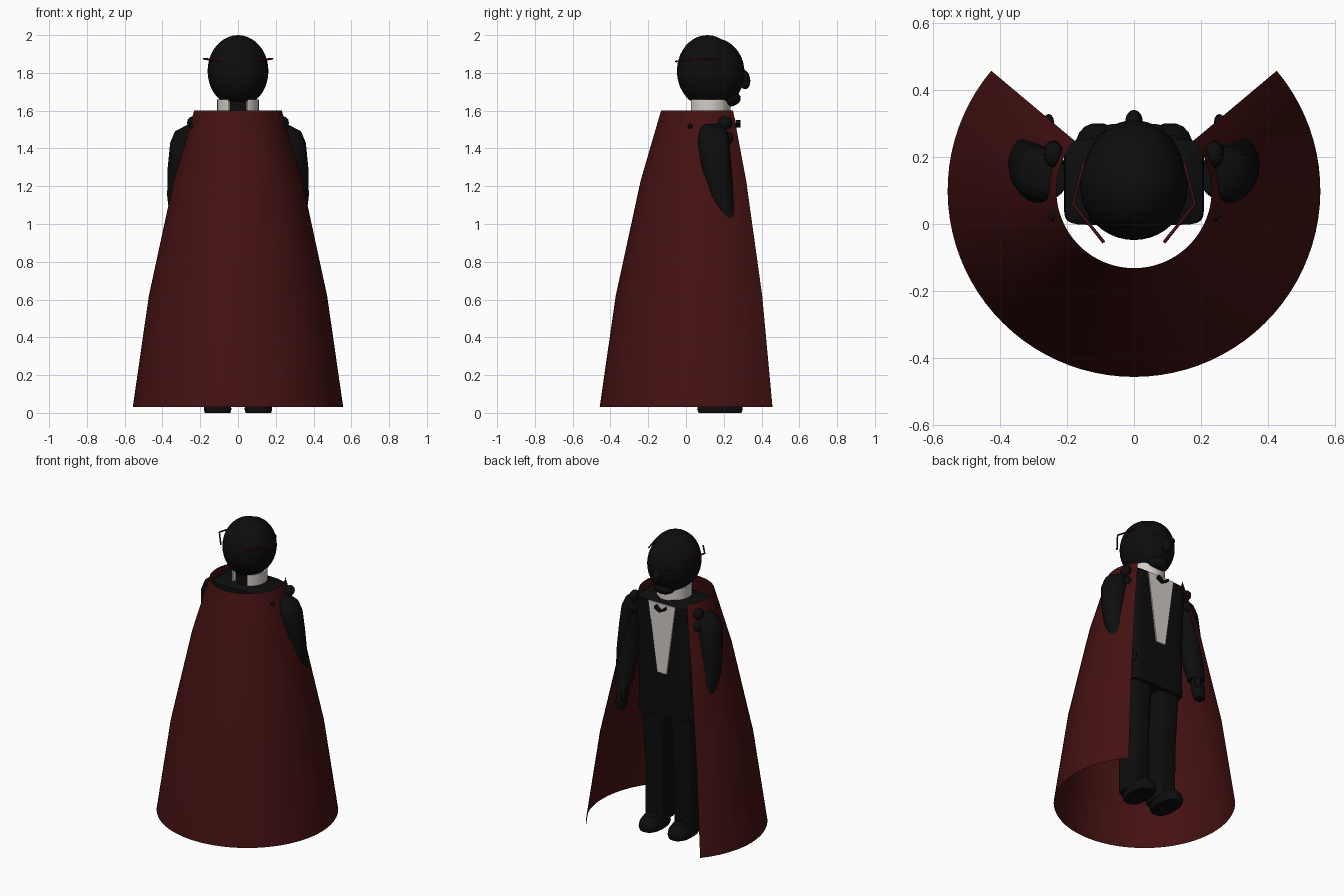
import bpy, bmesh, math
from mathutils import Vector, Matrix

cube = bpy.data.objects.get("Cube")
if cube:
    bpy.data.objects.remove(cube, do_unlink=True)


def material(name, rgb):
    m = bpy.data.materials.new(name)
    m.use_nodes = True
    m.diffuse_color = (*rgb, 1)
    bsdf = m.node_tree.nodes["Principled BSDF"]
    bsdf.inputs["Base Color"].default_value = (*rgb, 1)
    return m


BLACK = material("suit black", (0.004, 0.004, 0.004))
RED = material("cape dark red", (0.058, 0.0055, 0.006))
WHITE = material("shirt white", (0.65, 0.61, 0.57))


def finish(bm, name, mat, smooth=True, fix=True):
    if fix:
        bmesh.ops.recalc_face_normals(bm, faces=bm.faces[:])
    me = bpy.data.meshes.new(name)
    bm.to_mesh(me)
    bm.free()
    ob = bpy.data.objects.new(name, me)
    bpy.context.collection.objects.link(ob)
    me.materials.append(mat)
    if smooth:
        bpy.ops.object.select_all(action="DESELECT")
        ob.select_set(True)
        bpy.context.view_layer.objects.active = ob
        bpy.ops.object.shade_smooth_by_angle(angle=math.radians(40))
    return ob


def ball(name, centre, radii, mat=BLACK, segs=24, tilt=0):
    bm = bmesh.new()
    m = Matrix.Translation(centre) @ Matrix.Rotation(tilt, 4, "X") @ Matrix.Diagonal((*radii, 1))
    bmesh.ops.create_uvsphere(bm, u_segments=segs, v_segments=segs // 2, radius=1, matrix=m)
    return finish(bm, name, mat)


def loft(name, rings, mat=BLACK, cap=True, closed=True):
    """Skin a list of equally long point rings."""
    bm = bmesh.new()
    rows = [[bm.verts.new(p) for p in ring] for ring in rings]
    n = len(rows[0])
    for a, b in zip(rows, rows[1:]):
        for i in range(n if closed else n - 1):
            j = (i + 1) % n
            bm.faces.new((a[i], a[j], b[j], b[i]))
    if cap:
        bm.faces.new(rows[0][::-1])
        bm.faces.new(rows[-1])
    return finish(bm, name, mat, fix=cap)


def arc(r, z, start, end, steps, cy):
    angles = [math.radians(start + (end - start) * i / steps) for i in range(steps + 1)]
    return [(r * math.cos(a), cy + r * math.sin(a), z) for a in angles]


def oval(c, rx, ry, n=16, power=1.0):
    """Horizontal ring; a power under 1 makes it squarer."""
    pts = []
    for i in range(n):
        a = 2 * math.pi * (i + 0.5) / n
        x, y = math.cos(a), math.sin(a)
        pts.append((c[0] + rx * math.copysign(abs(x) ** power, x),
                    c[1] + ry * math.copysign(abs(y) ** power, y), c[2]))
    return pts


def prism(name, outline, y, depth, mat):
    """Extrude an x-z outline along y."""
    bm = bmesh.new()
    f = bm.faces.new([bm.verts.new((x, y, z)) for x, z in outline])
    new = bmesh.ops.extrude_face_region(bm, geom=[f])["geom"]
    bmesh.ops.translate(bm, vec=(0, depth, 0), verts=[v for v in new if isinstance(v, bmesh.types.BMVert)])
    return finish(bm, name, mat, smooth=False)


# Cape, open at the face side
cape_profile = [(0.557, 0.03), (0.472, 0.62), (0.34, 1.23), (0.232, 1.6)]
loft("cape", [arc(r, z, 140, 400, 64, 0.1) for r, z in cape_profile], RED, cap=False, closed=False)

# Jacket, shirt front, neck and collar
torso = [(0.79, 0.2, 0.118), (0.82, 0.2, 0.122), (1.15, 0.195, 0.125),
         (1.5, 0.21, 0.128), (1.56, 0.205, 0.128), (1.585, 0.17, 0.1)]
loft("jacket", [oval((0, 0.125, z), rx, ry, 24, 0.22) for z, rx, ry in torso])
prism("shirt_front", [(-0.1, 1.56), (0.1, 1.56), (0.035, 1.09), (-0.035, 1.09)], 0.251, 0.008, WHITE)
loft("neck", [oval((0, 0.125, z), 0.095, 0.095, 24) for z in (1.55, 1.7)])
collar = [arc(0.098, 1.58, -63, 243, 40, 0.125), arc(0.11, 1.58, -63, 243, 40, 0.125),
          arc(0.11, 1.66, -63, 243, 40, 0.125), arc(0.098, 1.66, -63, 243, 40, 0.125)]
loft("collar", collar + collar[:1], WHITE, cap=False, closed=False)

# Head with face mask and nose
ball("head", (0, 0.113, 1.81), (0.161, 0.161, 0.19), segs=40)
ball("face_mask", (0, 0.152, 1.8), (0.148, 0.158, 0.183), segs=40)
ball("nose", (0, 0.308, 1.765), (0.026, 0.032, 0.052), tilt=0.15)
ball("chin", (0, 0.22, 1.665), (0.07, 0.07, 0.045))

for s, side in ((-1, "right"), (1, "left")):
    ball(side + "_eye", (s * 0.06, 0.283, 1.83), (0.03, 0.016, 0.02))

    # Bow tie wing
    prism(side + "_bow_tie", [(0, 1.522), (s * 0.035, 1.55), (s * 0.04, 1.532), (0, 1.51)],
          0.262, 0.026, BLACK)

    # Glasses arm
    cu = bpy.data.curves.new(side + "_glasses_wire", "CURVE")
    cu.dimensions = "3D"
    cu.bevel_depth = 0.005
    cu.bevel_resolution = 1
    cu.use_fill_caps = True
    sp = cu.splines.new("POLY")
    path = [(0.15, 0.185, 1.872), (0.182, 0.06, 1.875), (0.09, -0.055, 1.86)]
    sp.points.add(len(path) - 1)
    for p, (x, y, z) in zip(sp.points, path):
        p.co = (s * x, y, z, 1)
    cu.materials.append(RED)
    bpy.context.collection.objects.link(bpy.data.objects.new(cu.name, cu))

    # Sleeve, hand and thumb
    sleeve = [(0.23, 0.14, 1.53, 0.03, 0.05), (0.265, 0.145, 1.49, 0.07, 0.075),
              (0.285, 0.148, 1.43, 0.075, 0.085), (0.298, 0.16, 1.3, 0.075, 0.08),
              (0.303, 0.185, 1.15, 0.073, 0.068), (0.3, 0.215, 1.03, 0.062, 0.06),
              (0.298, 0.24, 0.94, 0.052, 0.052)]
    loft(side + "_sleeve", [oval((s * x, y, z), rx, ry, 20) for x, y, z, rx, ry in sleeve])
    hand = [(0.96, 0.24, 0.03), (0.92, 0.255, 0.04), (0.84, 0.27, 0.042), (0.79, 0.28, 0.03)]
    loft(side + "_hand", [oval((s * 0.29, y, z), 0.03, r, 12, 0.6) for z, y, r in hand])
    ball(side + "_thumb", (s * 0.255, 0.305, 0.89), (0.016, 0.024, 0.04), segs=12)

    # Trouser leg and shoe
    leg = [(0.05, 0.07, 0.075), (0.45, 0.07, 0.082), (0.83, 0.085, 0.1)]
    loft(side + "_leg", [oval((s * 0.107, 0.125, z), rx, ry, 20, 0.4) for z, rx, ry in leg])
    shoe = [(0.0, 0.068, 0.115), (0.02, 0.074, 0.122), (0.055, 0.068, 0.115), (0.09, 0.045, 0.085)]
    loft(side + "_shoe", [oval((s * 0.108, 0.18, z), rx, ry, 20, 0.8) for z, rx, ry in shoe])

    # Cape clasp knots and button
    ball(side + "_clasp_upper", (s * 0.24, 0.208, 1.535), (0.03, 0.04, 0.035), segs=12)
    ball(side + "_clasp_lower", (s * 0.24, 0.222, 1.455), (0.03, 0.028, 0.033), segs=12)
    ball(side + "_cape_button", (s * 0.245, 0.022, 1.518), (0.012, 0.013, 0.014), segs=12)
